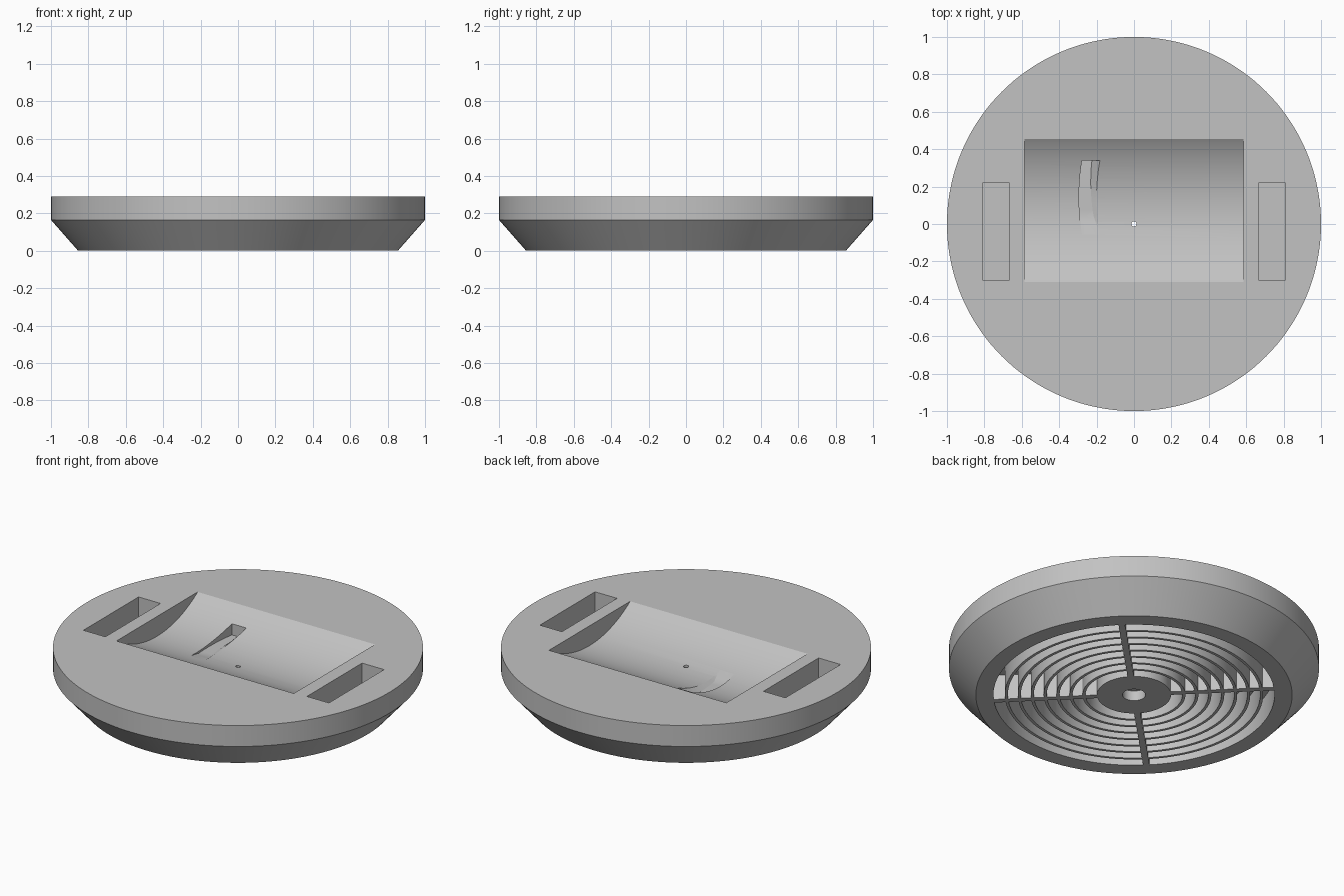
import bpy, bmesh, math
from mathutils import Matrix

cube = bpy.data.objects.get("Cube")
if cube:
    bpy.data.objects.remove(cube, do_unlink=True)

grey = bpy.data.materials.new("light_grey")
grey.use_nodes = True
grey.diffuse_color = (0.54, 0.54, 0.54, 1)
grey.node_tree.nodes["Principled BSDF"].inputs["Base Color"].default_value = grey.diffuse_color

TOP, CEILING, HUB, OPENING = 0.29, 0.15, 0.2, 0.76
TROUGH_Y, TROUGH_R, TROUGH_BOTTOM = 0.073, 0.68, 0.172


def finish(bm, name):
    bmesh.ops.recalc_face_normals(bm, faces=bm.faces)
    mesh = bpy.data.meshes.new(name)
    bm.to_mesh(mesh)
    bm.free()
    obj = bpy.data.objects.new(name, mesh)
    mesh.materials.append(grey)
    bpy.context.collection.objects.link(obj)
    return obj


def lathe(name, profile, steps=144):
    """Spin a closed (radius, z) profile whose ends lie on the axis."""
    bm = bmesh.new()
    rings = []
    for r, z in profile:
        if r == 0:
            rings.append([bm.verts.new((0, 0, z))])
        else:
            angles = [2 * math.pi * i / steps for i in range(steps)]
            rings.append([bm.verts.new((r * math.cos(a), r * math.sin(a), z)) for a in angles])
    for a, b in zip(rings, rings[1:]):
        if len(a) == 1 or len(b) == 1:
            bm.faces.new(a if len(a) > 1 else b)
            continue
        for i in range(steps):
            j = (i + 1) % steps
            bm.faces.new((a[i], a[j], b[j], b[i]))
    # flat discs do not need their axis points
    bmesh.ops.delete(bm, geom=[v for v in bm.verts if not v.link_faces], context='VERTS')
    return finish(bm, name)


def box(name, low, high, turn=0):
    bm = bmesh.new()
    size = [h - l for l, h in zip(low, high)]
    mid = [(h + l) / 2 for l, h in zip(low, high)]
    place = Matrix.Rotation(turn, 4, 'Z') @ Matrix.Translation(mid) @ Matrix.Diagonal((*size, 1))
    bmesh.ops.create_cube(bm, size=1, matrix=place)
    return finish(bm, name)


def loft(name, sections):
    """Skin equal-length closed sections and cap both ends."""
    bm = bmesh.new()
    loops = [[bm.verts.new(p) for p in s] for s in sections]
    n = len(loops[0])
    for a, b in zip(loops, loops[1:]):
        for i in range(n):
            j = (i + 1) % n
            bm.faces.new((a[i], a[j], b[j], b[i]))
    bm.faces.new(loops[0])
    bm.faces.new(loops[-1])
    return finish(bm, name)


def trough_z(y):
    return TROUGH_BOTTOM + TROUGH_R - math.sqrt(TROUGH_R ** 2 - (y - TROUGH_Y) ** 2)


def cut(obj, cutter):
    mod = obj.modifiers.new("cut", 'BOOLEAN')
    mod.operation = 'DIFFERENCE'
    mod.solver = 'EXACT'
    mod.object = cutter
    bpy.context.view_layer.objects.active = obj
    bpy.ops.object.modifier_apply(modifier=mod.name)
    bpy.data.objects.remove(cutter, do_unlink=True)


# Round body, with concentric fins in the underside and a counterbored hub
profile = [(0, TOP), (1, TOP), (1, 0.165), (0.855, 0), (OPENING, 0), (OPENING, CEILING)]
fins, half = 7, 0.008
pitch = (OPENING - HUB) / (fins + 1)
for i in range(fins):
    r = OPENING - pitch * (i + 1)
    profile += [(r + half, CEILING), (r + half, 0), (r - half, 0), (r - half, CEILING)]
profile += [(HUB, CEILING), (HUB, 0), (0.062, 0), (0.062, 0.06), (0, 0.06)]
body = lathe("round_base", profile)

# Curved trough across the top
arc = []
for i in range(41):
    y = TROUGH_Y - 0.42 + 0.84 * i / 40
    arc.append((y, trough_z(y)))
outline = arc + [(arc[-1][0], 0.5), (arc[0][0], 0.5)]
cut(body, loft("trough_cutter", [[(x, y, z) for y, z in outline] for x in (-0.585, 0.585)]))

# Rectangular pocket on each side
for side in (-1, 1):
    x0, x1 = sorted((side * 0.665, side * 0.81))
    cut(body, box("pocket_cutter", (x0, -0.3, 0.17), (x1, 0.22, 0.4)))

# Bowed slot in the trough with a sloping front end and a slanted wall
slot = []
for i in range(13):
    y = -0.055 + 0.395 * i / 12
    bow = 1 - ((y - 0.143) / 0.198) ** 2
    left, right = -0.278 - 0.016 * bow, -0.182 - 0.018 * bow
    ramp = min(1, (y + 0.055) / 0.1)
    floor = trough_z(-0.055) + (0.16 - trough_z(-0.055)) * ramp
    low_right = right - 0.003 - 0.04 * ramp * (y + 0.2) / 0.54
    rim = max(trough_z(y), floor + 0.002)
    slot.append([(left, y, floor), (low_right, y, floor), (right, y, rim),
                 (right, y, 0.4), (left, y, 0.4)])
cut(body, loft("slot_cutter", slot))

# Small screw hole through the hub
bm = bmesh.new()
bmesh.ops.create_cone(bm, cap_ends=True, segments=16, radius1=0.014, radius2=0.014,
                      depth=0.4, matrix=Matrix.Translation((0, 0, 0.2)))
cut(body, finish(bm, "hole_cutter"))

# Four diagonal spokes tie the fins together
spokes = [box("spoke", (HUB - 0.01, -0.017, 0), (OPENING + 0.008, 0.017, CEILING + 0.005),
              math.radians(45 + 90 * k)) for k in range(4)]

bpy.ops.object.select_all(action='DESELECT')
body.select_set(True)
bpy.context.view_layer.objects.active = body
bpy.ops.object.shade_smooth_by_angle(angle=math.radians(25))
